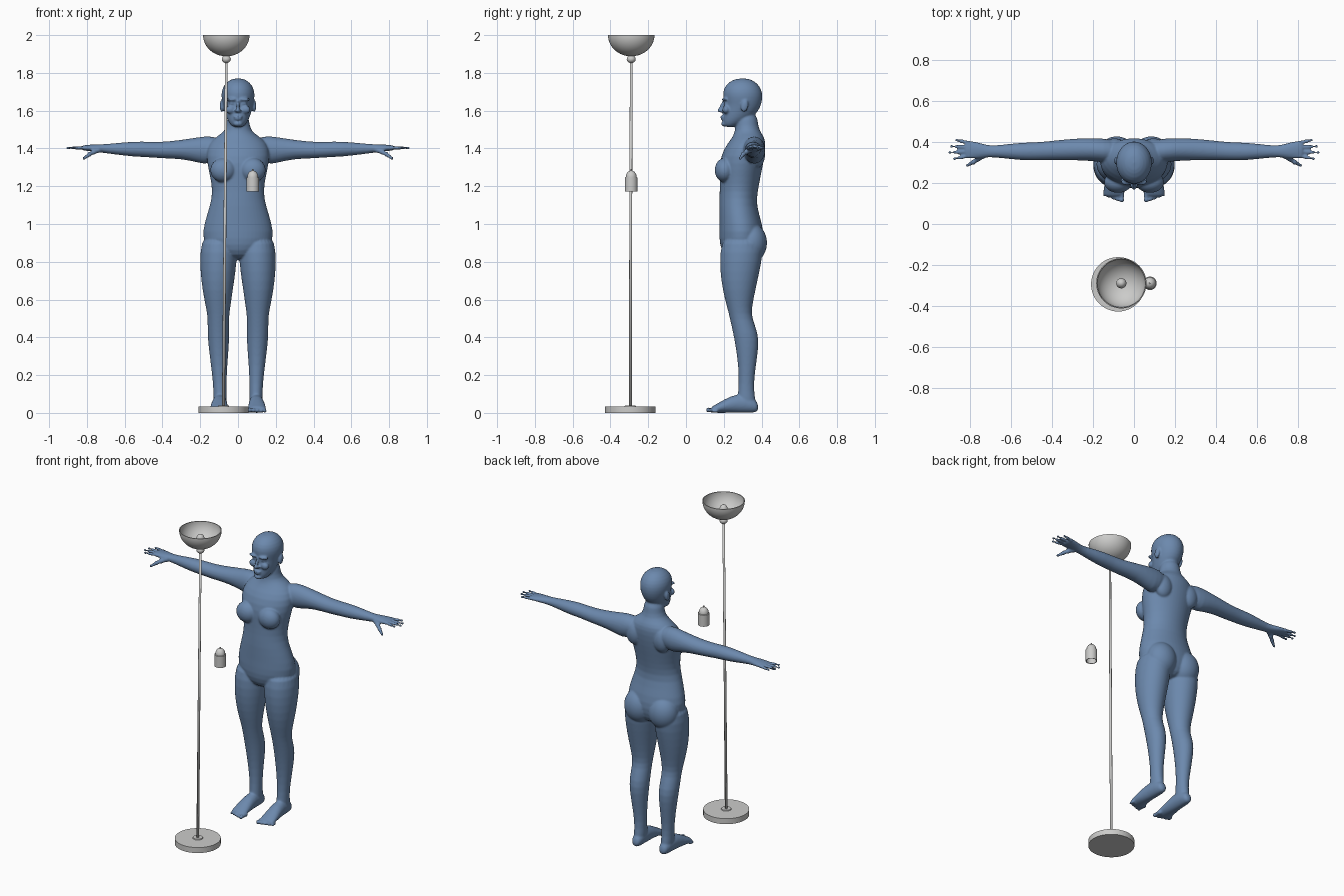
import bpy, bmesh
from math import pi, sin, cos
from mathutils import Vector, Matrix

cube = bpy.data.objects.get("Cube")
if cube:
    bpy.data.objects.remove(cube)


def material(name, colour):
    m = bpy.data.materials.new(name)
    m.use_nodes = True
    m.diffuse_color = (*colour, 1)
    shader = next(n for n in m.node_tree.nodes if n.type == "BSDF_PRINCIPLED")
    shader.inputs["Base Color"].default_value = (*colour, 1)
    shader.inputs["Roughness"].default_value = 0.6
    return m


BLUE = material("slate blue", (0.15, 0.25, 0.42))
GREY = material("light grey", (0.6, 0.6, 0.59))


def add_object(name, bm, mat):
    mesh = bpy.data.meshes.new(name)
    bm.to_mesh(mesh)
    bm.free()
    mesh.materials.append(mat)
    ob = bpy.data.objects.new(name, mesh)
    bpy.context.collection.objects.link(ob)
    return ob


# Closed loft along an axis: rows of (position, centre, half width, low, high)
def loft(bm, axis, rows, sides=24):
    rings = []
    for t, c, w, lo, hi in rows:
        ring = []
        for i in range(sides):
            a = 2 * pi * i / sides
            u, v = c + w * cos(a), (lo + hi) / 2 + (hi - lo) / 2 * sin(a)
            co = {"x": (t, u, v), "y": (u, t, v), "z": (u, v, t)}[axis]
            ring.append(bm.verts.new(co))
        rings.append(ring)
    faces = [bm.faces.new(rings[0]), bm.faces.new(rings[-1])]
    for low, high in zip(rings, rings[1:]):
        for i in range(sides):
            j = (i + 1) % sides
            faces.append(bm.faces.new((low[i], low[j], high[j], high[i])))
    bmesh.ops.recalc_face_normals(bm, faces=faces)


def blob(bm, centre, radii, turn=0):
    m = Matrix.Translation(centre) @ Matrix.Rotation(turn, 4, "X") @ Matrix.Diagonal((*radii, 1))
    bmesh.ops.create_uvsphere(bm, u_segments=20, v_segments=12, radius=1, matrix=m)


# Tapered rod with round ends
def rod(bm, start, end, r1, r2):
    p, q = Vector(start), Vector(end)
    d = q - p
    m = Matrix.Translation((p + q) / 2) @ d.to_track_quat("Z", "Y").to_matrix().to_4x4()
    bmesh.ops.create_cone(bm, cap_ends=True, segments=16, radius1=r1, radius2=r2,
                          depth=d.length, matrix=m)
    blob(bm, p, (r1, r1, r1))
    blob(bm, q, (r2, r2, r2))


fig = bmesh.new()

# Leg
loft(fig, "z", [
    (0.03, .095, .034, .27, .375), (0.08, .095, .035, .272, .365), (0.15, .096, .035, .28, .358),
    (0.25, .1, .043, .277, .37), (0.35, .102, .054, .263, .385), (0.42, .104, .058, .25, .383),
    (0.5, .104, .056, .232, .35), (0.55, .105, .063, .22, .347), (0.65, .108, .081, .193, .368),
    (0.75, .106, .094, .18, .39), (0.85, .102, .1, .178, .41), (0.95, .1, .085, .2, .4)])
# Foot and toes
loft(fig, "y", [
    (.385, .095, .022, .005, .05), (.35, .095, .036, 0, .09), (.27, .097, .039, 0, .105),
    (.2, .1, .046, 0, .07), (.15, .1, .05, 0, .04), (.132, .1, .045, .002, .032)])
for i in range(5):
    r = 0.015 - 0.0015 * i
    x = 0.06 + 0.021 * i
    rod(fig, (x, .16, r), (x, .118 + .006 * i, r), r, r * 0.9)
# Arm and palm
loft(fig, "x", [
    (.08, .355, .05, 1.37, 1.45), (.15, .36, .06, 1.31, 1.468), (.21, .365, .056, 1.325, 1.46),
    (.3, .365, .053, 1.345, 1.445), (.4, .36, .047, 1.347, 1.434), (.48, .355, .044, 1.354, 1.436),
    (.55, .355, .044, 1.356, 1.437), (.65, .355, .032, 1.368, 1.428), (.71, .355, .027, 1.376, 1.422),
    (.76, .36, .04, 1.383, 1.422), (.81, .364, .045, 1.388, 1.418), (.83, .364, .04, 1.392, 1.415)])
# Fingers, thumb side first, then thumb
for i, tip in enumerate((.885, .908, .9, .875)):
    y = 0.332 + 0.022 * i
    rod(fig, (.81, y, 1.403), (tip - .007, y + .008 * (i - 1.5), 1.403), .0115, .0085)
rod(fig, (.74, .335, 1.393), (.785, .303, 1.37), .018, .013)
rod(fig, (.785, .303, 1.37), (.815, .287, 1.348), .013, .009)
# Breast, buttock, shoulder blade
blob(fig, (.078, .205, 1.285), (.07, .054, .065))
blob(fig, (.085, .345, .9), (.095, .086, .105))
blob(fig, (.095, .375, 1.37), (.06, .045, .075))
# Ear, brow, cheek, eye
blob(fig, (.086, .31, 1.625), (.011, .02, .033), -0.2)
blob(fig, (.033, .206, 1.659), (.032, .017, .009))
blob(fig, (.04, .212, 1.605), (.026, .02, .022))
blob(fig, (.032, .213, 1.638), (.016, .014, .01))

# Mirror all paired parts to the other side
copy = bmesh.ops.duplicate(fig, geom=fig.verts[:] + fig.edges[:] + fig.faces[:])["geom"]
bmesh.ops.scale(fig, vec=(-1, 1, 1), verts=[g for g in copy if isinstance(g, bmesh.types.BMVert)])
bmesh.ops.reverse_faces(fig, faces=[g for g in copy if isinstance(g, bmesh.types.BMFace)])

# Torso and neck
loft(fig, "z", [
    (.81, 0, .06, .22, .37), (.86, 0, .15, .185, .4), (.92, 0, .192, .174, .415),
    (1, 0, .182, .177, .405), (1.1, 0, .148, .174, .372), (1.17, 0, .135, .178, .38),
    (1.25, 0, .148, .178, .395), (1.32, 0, .165, .175, .41), (1.4, 0, .17, .198, .422),
    (1.45, 0, .135, .24, .42), (1.48, 0, .085, .255, .4), (1.51, 0, .06, .262, .382),
    (1.6, 0, .058, .26, .378)])
# Head
loft(fig, "z", [
    (1.512, 0, .026, .208, .25), (1.53, 0, .044, .192, .3), (1.56, 0, .061, .192, .35),
    (1.6, 0, .073, .197, .385), (1.635, 0, .081, .204, .4), (1.675, 0, .09, .194, .407),
    (1.715, 0, .086, .197, .4), (1.75, 0, .064, .222, .374), (1.772, 0, .026, .27, .33)])
# Nose, lips, chin
rod(fig, (0, .2, 1.65), (0, .177, 1.602), .008, .011)
blob(fig, (0, .188, 1.599), (.02, .013, .009))
blob(fig, (0, .192, 1.568), (.024, .011, .006))
blob(fig, (0, .193, 1.556), (.021, .011, .006))
blob(fig, (0, .203, 1.53), (.025, .018, .014))

# Blend the parts into one smooth skin
figure = add_object("human_figure", fig, BLUE)
figure.modifiers.new("round", "SUBSURF").levels = 1
skin = figure.modifiers.new("skin", "REMESH")
skin.mode = "VOXEL"
skin.voxel_size = 0.0055
skin.use_smooth_shade = True
soften = figure.modifiers.new("soften", "SMOOTH")
soften.factor = 0.5
soften.iterations = 5


# Turned parts of the lamp: profile of (radius, height)
def turned(name, x, y, profile, sides=48):
    bm = bmesh.new()
    verts = [bm.verts.new((r, 0, z)) for r, z in profile]
    edges = [bm.edges.new(pair) for pair in zip(verts, verts[1:])]
    bmesh.ops.spin(bm, geom=verts + edges, cent=(0, 0, 0), axis=(0, 0, 1),
                   angle=2 * pi, steps=sides, use_duplicate=False)
    bmesh.ops.remove_doubles(bm, verts=bm.verts[:], dist=1e-5)
    bmesh.ops.recalc_face_normals(bm, faces=bm.faces[:])
    ob = add_object(name, bm, GREY)
    ob.location = (x, y, 0)
    bpy.ops.object.select_all(action="DESELECT")
    ob.select_set(True)
    bpy.context.view_layer.objects.active = ob
    bpy.ops.object.shade_smooth_by_angle(angle=0.6)
    return ob


def arc(radius, height, base, start, end, steps=10):
    angles = [start + (end - start) * i / steps for i in range(steps + 1)]
    return [(radius * cos(a), base + height * sin(a)) for a in angles]


BASE = (-.077, -.295)
TOP = (-.062, -.29)
turned("lamp_base", *BASE, [(0, 0), (.133, 0), (.133, .035), (.03, .035), (.028, .04), (0, .04)])
turned("lamp_bowl", *TOP, arc(.123, .112, 2, -pi / 2, 0, 16) + arc(.118, .107, 2, 0, -pi / 2, 16))
turned("bowl_joint", *TOP, arc(.024, .021, 1.873, -pi / 2, pi / 2))
turned("light_bulb", *TOP, [(0, 1.89), (.015, 1.89), (.017, 1.91)] + arc(.025, .033, 1.94, -.5, pi / 2))
# Hollow pull handle with a domed top
turned("pull_handle", .078, -.29, [(.029, 1.23), (.029, 1.172), (.033, 1.172), (.033, 1.245)]
       + arc(.029, .036, 1.247, 0, pi / 2 - .15) + [(.004, 1.29), (0, 1.292), (0, 1.23), (.029, 1.23)])

# Slightly leaning pole
pole = bmesh.new()
rod(pole, (*BASE, .03), (*TOP, 1.87), .008, .007)
add_object("lamp_pole", pole, GREY).data.shade_smooth()
